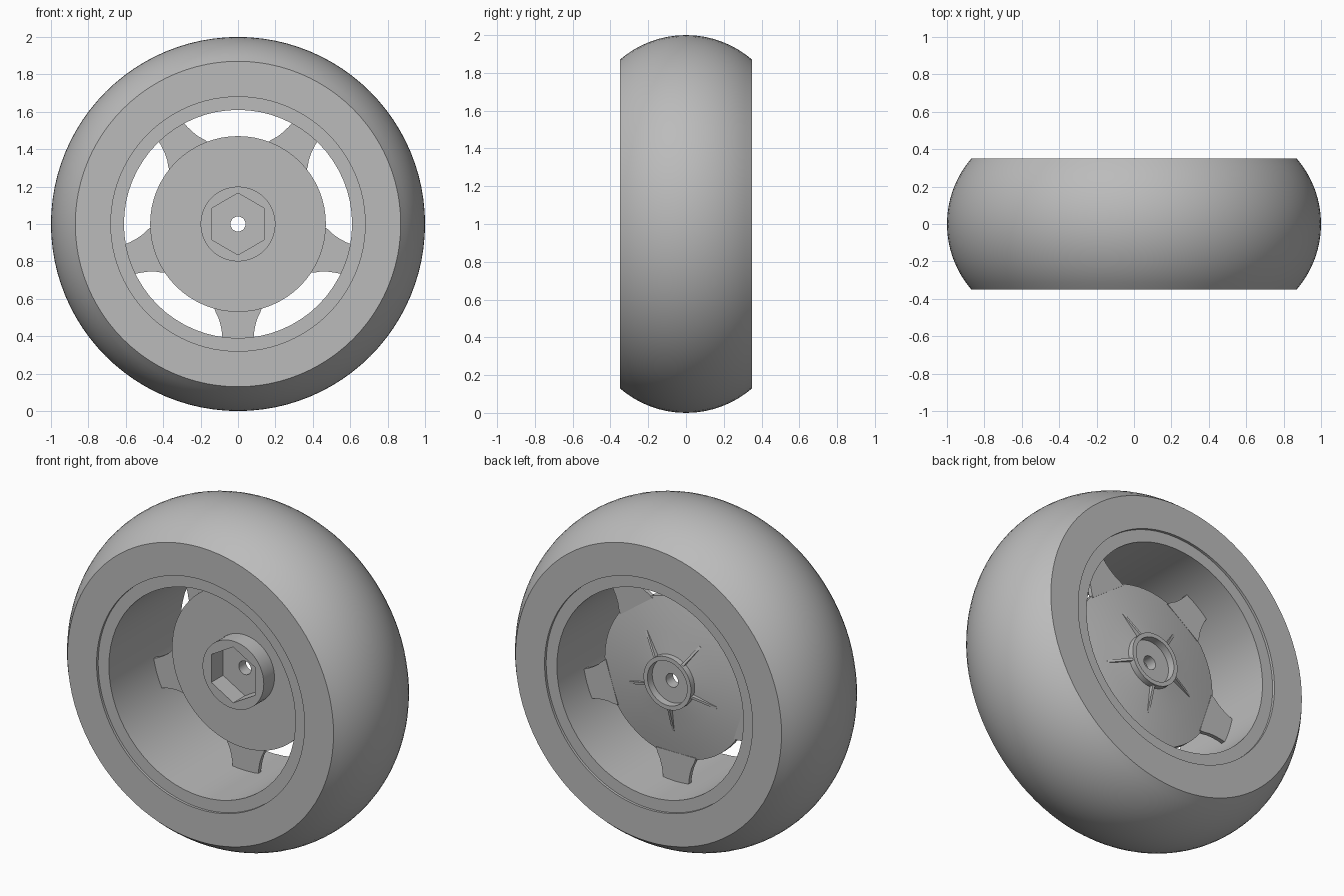
import bpy, bmesh, math
from mathutils import Matrix, Vector

cube = bpy.data.objects.get("Cube")
if cube:
    bpy.data.objects.remove(cube, do_unlink=True)

grey = bpy.data.materials.new("plain grey")
grey.use_nodes = True
grey.diffuse_color = (0.5, 0.5, 0.5, 1)
grey.node_tree.nodes["Principled BSDF"].inputs["Base Color"].default_value = (0.5, 0.5, 0.5, 1)

AXLE = Vector((0, 0, 1))


def finish(bm, name):
    """Turn a bmesh into a shaded object centred on the axle."""
    bmesh.ops.recalc_face_normals(bm, faces=bm.faces)
    mesh = bpy.data.meshes.new(name)
    bm.to_mesh(mesh)
    bm.free()
    mesh.materials.append(grey)
    obj = bpy.data.objects.new(name, mesh)
    obj.location = AXLE
    bpy.context.collection.objects.link(obj)
    return obj


def activate(obj):
    bpy.ops.object.select_all(action='DESELECT')
    obj.select_set(True)
    bpy.context.view_layer.objects.active = obj


def smooth(obj):
    activate(obj)
    bpy.ops.object.shade_smooth_by_angle(angle=math.radians(30))


def lathe(name, profile, segments):
    """Revolve a closed (radius, y) profile about the y axis."""
    bm = bmesh.new()
    rings = []
    for i in range(segments):
        a = math.tau * i / segments
        rings.append([bm.verts.new((r * math.cos(a), y, r * math.sin(a))) for r, y in profile])
    n = len(profile)
    for i in range(segments):
        p, q = rings[i], rings[(i + 1) % segments]
        for j in range(n):
            k = (j + 1) % n
            bm.faces.new((p[j], p[k], q[k], q[j]))
    return finish(bm, name)


def prisms(name, outline, offset, count=1):
    """Extrude an outline by an offset, repeated evenly about the axle."""
    bm = bmesh.new()
    for i in range(count):
        turn = Matrix.Rotation(math.tau * i / count, 3, 'Y')
        face = bm.faces.new([bm.verts.new(turn @ Vector(p)) for p in outline])
        new = bmesh.ops.extrude_face_region(bm, geom=[face])["geom"]
        moved = [v for v in new if isinstance(v, bmesh.types.BMVert)]
        bmesh.ops.translate(bm, verts=moved, vec=turn @ Vector(offset))
    return finish(bm, name)


# Tyre: crowned tread between two flat sidewalls
half, crown = 0.35, 0.13
radius = (half ** 2 + crown ** 2) / (2 * crown)
sweep = math.asin(half / radius)
tread = []
for i in range(17):
    a = sweep * (i / 8 - 1)
    tread.append((1 - radius + radius * math.cos(a), radius * math.sin(a)))
smooth(lathe("tyre", tread + [(0.68, half), (0.68, -half)], 96))

# Rim barrel, set just inside the sidewalls
smooth(lathe("rim_barrel", [(0.61, -0.335), (0.682, -0.335), (0.682, 0.335), (0.61, 0.335)], 64))

# Hub: front boss, flat front, domed back, rear collar and axle hole
hub = lathe("hub_disc", [
    (0.04, -0.045), (0.2, -0.045), (0.2, 0.055), (0.47, 0.055), (0.47, 0.088),
    (0.38, 0.106), (0.28, 0.122), (0.155, 0.14), (0.155, 0.175), (0.13, 0.175),
    (0.13, 0.13), (0.04, 0.13)], 64)

# Hexagonal socket cut into the boss
hexagon = [(0.165 * math.sin(math.tau * i / 6), -0.2, 0.165 * math.cos(math.tau * i / 6))
           for i in range(6)]
cutter = prisms("socket_cutter", hexagon, (0, 0.265, 0))
cutter.hide_render = True
cut = hub.modifiers.new("socket", 'BOOLEAN')
cut.operation = 'DIFFERENCE'
cut.solver = 'EXACT'
cut.object = cutter
activate(hub)
bpy.ops.object.modifier_apply(modifier=cut.name)
bpy.data.objects.remove(cutter, do_unlink=True)
smooth(hub)

# Five flared spokes, the first pointing down
side = [(0.13, 0.44), (0.12, 0.47), (0.105, 0.5), (0.093, 0.54), (0.086, 0.58), (0.082, 0.63)]
outline = [(w, 0.07, -r) for w, r in side] + [(-w, 0.07, -r) for w, r in reversed(side)]
smooth(prisms("spokes", outline, (0, 0.025, 0), 5))

# Five tapering ribs behind the hub
rib = [(-0.007, 0.12, -0.14), (-0.007, 0.17, -0.14), (-0.007, 0.12, -0.3), (-0.007, 0.1, -0.3)]
prisms("hub_ribs", rib, (0.014, 0, 0), 5)
